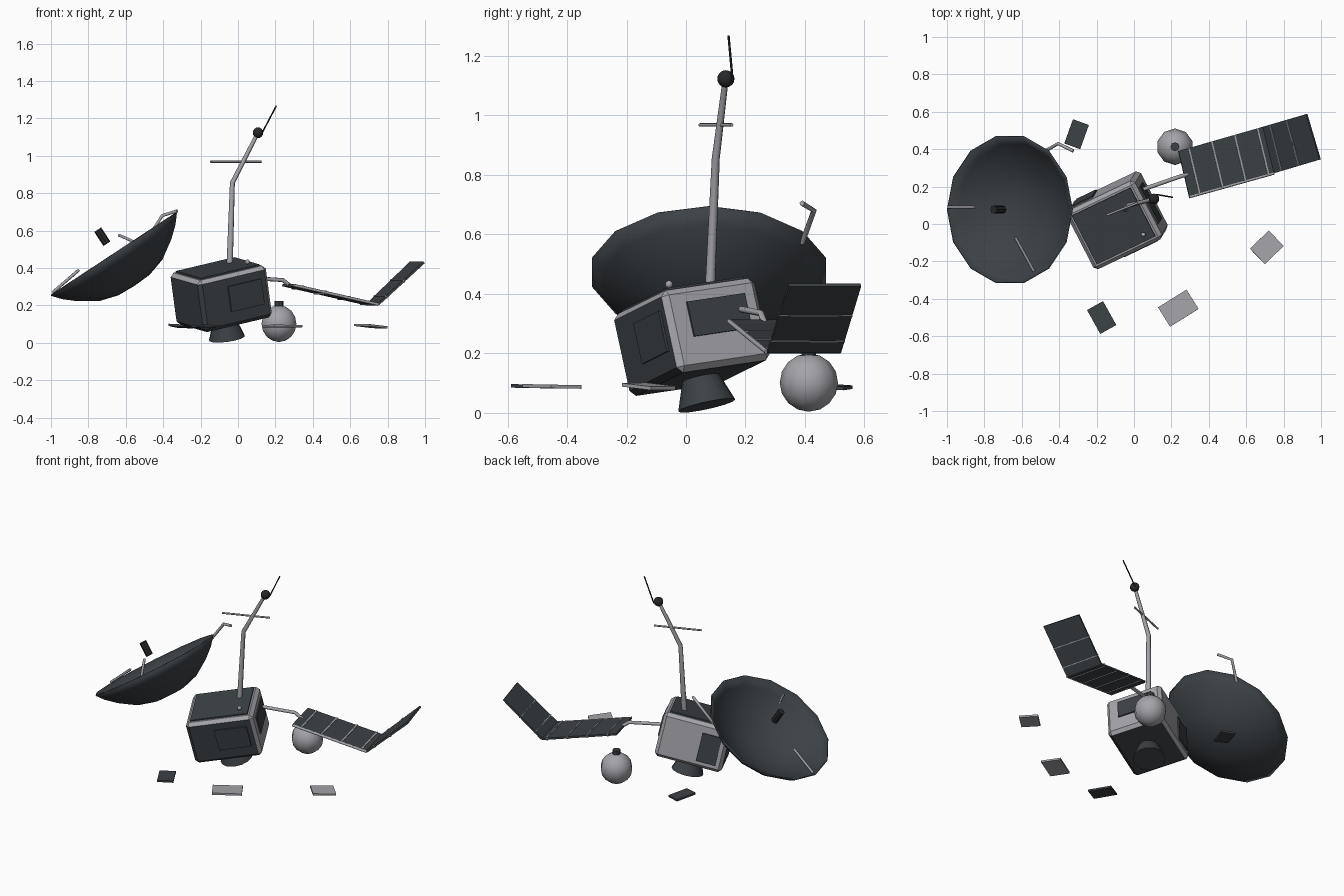
import bpy, bmesh, math
from mathutils import Vector, Matrix

old = bpy.data.objects.get("Cube")
if old:
    bpy.data.objects.remove(old, do_unlink=True)


def material(name, rgb):
    m = bpy.data.materials.new(name)
    m.use_nodes = True
    m.diffuse_color = (*rgb, 1)
    m.node_tree.nodes["Principled BSDF"].inputs["Base Color"].default_value = (*rgb, 1)
    return m


DARK = material("dark slate", (0.045, 0.053, 0.06))
LIGHT = material("light grey metal", (0.37, 0.37, 0.4))
BLACK = material("near black", (0.02, 0.021, 0.023))


def finish(name, bm, mats, matrix=Matrix(), smooth=False):
    bmesh.ops.recalc_face_normals(bm, faces=bm.faces)
    me = bpy.data.meshes.new(name)
    bm.to_mesh(me)
    bm.free()
    ob = bpy.data.objects.new(name, me)
    bpy.context.collection.objects.link(ob)
    ob.matrix_world = matrix
    for m in mats:
        me.materials.append(m)
    if smooth:
        select(ob)
        bpy.ops.object.shade_smooth_by_angle(angle=math.radians(40))
    return ob


def select(ob):
    bpy.ops.object.select_all(action="DESELECT")
    ob.select_set(True)
    bpy.context.view_layer.objects.active = ob


def frame(origin, x, z):
    z = Vector(z).normalized()
    y = z.cross(Vector(x)).normalized()
    m = Matrix((y.cross(z), y, z)).transposed().to_4x4()
    m.translation = origin
    return m


def box(name, size, mat, matrix):
    bm = bmesh.new()
    bmesh.ops.create_cube(bm, size=1, matrix=Matrix.Diagonal((*size, 1)))
    return finish(name, bm, [mat], matrix)


def cone(name, r1, r2, depth, mat, matrix, sides=12):
    bm = bmesh.new()
    bmesh.ops.create_cone(bm, cap_ends=True, segments=sides, radius1=r1, radius2=r2, depth=depth)
    return finish(name, bm, [mat], matrix, True)


def ball(name, r, mat, loc, seg=10, rings=8):
    bm = bmesh.new()
    bmesh.ops.create_uvsphere(bm, u_segments=seg, v_segments=rings, radius=r)
    return finish(name, bm, [mat], Matrix.Translation(loc), True)


def rod(name, points, r, mat, taper=1.0):
    cu = bpy.data.curves.new(name, "CURVE")
    cu.dimensions = "3D"
    cu.bevel_depth, cu.bevel_resolution, cu.use_fill_caps = r, 2, True
    sp = cu.splines.new("POLY")
    sp.points.add(len(points) - 1)
    for i, (p, co) in enumerate(zip(sp.points, points)):
        p.co = (*co, 1)
        p.radius = 1 + (taper - 1) * i / (len(points) - 1)
    cu.materials.append(mat)
    ob = bpy.data.objects.new(name, cu)
    bpy.context.collection.objects.link(ob)
    select(ob)
    bpy.ops.object.convert(target="MESH")
    return ob


def slab(name, corners, thick, mat):
    bm = bmesh.new()
    a, b, c, d = [Vector(p) for p in corners]
    n = (b - a).cross(d - a).normalized() * thick / 2
    low = [bm.verts.new(p - n) for p in (a, b, c, d)]
    top = [bm.verts.new(p + n) for p in (a, b, c, d)]
    bm.faces.new(low)
    bm.faces.new(top)
    for i in range(4):
        j = (i + 1) % 4
        bm.faces.new((low[i], low[j], top[j], top[i]))
    return finish(name, bm, [mat])


# Tilted main body: light on top, right and back, dark elsewhere
L, W, H = 0.415, 0.355, 0.285
BODY = frame((-0.09, 0.02, 0.255), (0.88, 0.42, 0.22), (-0.13, -0.21, 0.97))
bm = bmesh.new()
bmesh.ops.create_cube(bm, size=1, matrix=Matrix.Diagonal((L, W, H, 1)))
bmesh.ops.bevel(bm, geom=bm.edges[:], offset=0.02, segments=1, affect="EDGES")
bm.normal_update()
for f in bm.faces:
    f.material_index = 0 if max(f.normal) > 0.3 else 1
finish("body", bm, [LIGHT, DARK])


def on_body(x, y, z):
    return BODY @ Matrix.Translation((x, y, z))


bpy.data.objects["body"].matrix_world = BODY

# Access panels on the body faces
box("top_panel", (L - 0.06, W - 0.06, 0.009), DARK, on_body(0, 0, H / 2 + 0.004))
box("front_panel", (0.2, 0.009, 0.14), DARK, on_body(0.06, -W / 2 - 0.004, 0.01))
box("right_panel", (0.009, 0.22, 0.12), DARK, on_body(L / 2 + 0.004, 0.01, 0.03))
box("back_panel", (0.12, 0.009, 0.18), DARK, on_body(-0.105, W / 2 + 0.004, -0.01))
ball("top_knob", 0.013, LIGHT, (0.05, -0.057, 0.432))

# Engine nozzle
cone("engine_nozzle", 0.098, 0.062, 0.1, DARK, on_body(0, 0, -H / 2 - 0.045), 14)

# Bent mast with crossbar, ball and whip
rod("mast", [(-0.045, 0.08, 0.4), (-0.03, 0.1, 0.855), (0.105, 0.133, 1.12)], 0.017, LIGHT, 0.6)
rod("mast_crossbar", [(-0.147, 0.047, 0.968), (0.125, 0.154, 0.968)], 0.006, LIGHT)
ball("mast_ball", 0.029, BLACK, (0.107, 0.134, 1.123))
rod("whip_antenna", [(0.125, 0.157, 1.115), (0.205, 0.143, 1.267)], 0.004, BLACK)

# Dish: revolved bowl facing up and to the side
DISH = frame((-0.665, 0.077, 0.475), (0.836, 0, 0.55), (-0.55, 0, 0.836))
bm = bmesh.new()
profile = [(0, -0.2), (0.1, -0.195), (0.2, -0.165), (0.3, -0.1), (0.36, -0.048), (0.4, 0)]
vs = [bm.verts.new((r, 0, z)) for r, z in profile]
es = [bm.edges.new(pair) for pair in zip(vs, vs[1:])]
bmesh.ops.spin(bm, geom=vs + es, axis=(0, 0, 1), cent=(0, 0, 0), steps=14, angle=math.tau)
bmesh.ops.remove_doubles(bm, verts=bm.verts, dist=0.0005)
dish = finish("dish", bm, [DARK], DISH, True)
shell = dish.modifiers.new("shell", "SOLIDIFY")
shell.thickness, shell.offset = 0.008, 0

# Dish feed and broken struts
cone("dish_feed", 0.022, 0.022, 0.09, BLACK, DISH @ Matrix.Translation((0, 0, 0.11)), 8)
rod("dish_strut_left", [(-0.992, 0.09, 0.268), (-0.85, 0.09, 0.39)], 0.008, LIGHT)
rod("dish_strut_front", [(-0.535, -0.253, 0.53), (-0.635, -0.07, 0.575)], 0.008, LIGHT)
rod("dish_strut_bent", [(-0.475, 0.39, 0.57), (-0.405, 0.43, 0.68), (-0.325, 0.39, 0.705)],
    0.009, LIGHT)

# Folded solar wing on its arm
rod("wing_arm", [(0.02, 0.175, 0.35), (0.24, 0.252, 0.335), (0.285, 0.265, 0.3)], 0.011, LIGHT)
inner = (Vector((0.237, 0.39, 0.308)), Vector((0.295, 0.145, 0.308)))
fold = (Vector((0.69, 0.52, 0.205)), Vector((0.75, 0.272, 0.205)))
tip = (Vector((0.923, 0.588, 0.43)), Vector((0.995, 0.345, 0.43)))


def wing(name, start, end, stripes):
    slab(name, (start[0], start[1], end[1], end[0]), 0.012, DARK)
    for i, t in enumerate(stripes):
        lo, hi = [[s.lerp(e, k) for s, e in zip(start, end)] for k in (t - 0.009, t + 0.009)]
        slab(f"{name}_stripe_{i + 1}", (lo[0], lo[1], hi[1], hi[0]), 0.02, LIGHT)


wing("inner_wing", inner, fold, (0.12, 0.39, 0.66, 0.93))
wing("outer_wing", fold, tip, (0.18, 0.56))
rod("wing_edge_rod", [inner[1], fold[1]], 0.008, LIGHT)

# Loose spherical tank with cap
ball("tank", 0.098, LIGHT, (0.219, 0.413, 0.102))
cone("tank_cap", 0.024, 0.024, 0.035, DARK, Matrix.Translation((0.219, 0.413, 0.205)), 8)

# Loose plates lying around
plates = [("back", -0.307, 0.48, 0.137, 0.09, 70, DARK),
          ("left", -0.173, -0.5, 0.146, 0.098, -61, DARK),
          ("middle", 0.237, -0.45, 0.18, 0.122, 32, LIGHT),
          ("right", 0.71, -0.125, 0.14, 0.115, 44, LIGHT)]
for name, x, y, lx, ly, turn, mat in plates:
    a = math.radians(turn)
    tilt = (0.07, 0.05, 1) if name in ("right", "back") else (0, 0.02, 1)
    box(f"loose_plate_{name}", (lx, ly, 0.012), mat,
        frame((x, y, 0.089), (math.cos(a), math.sin(a), 0), tilt))
